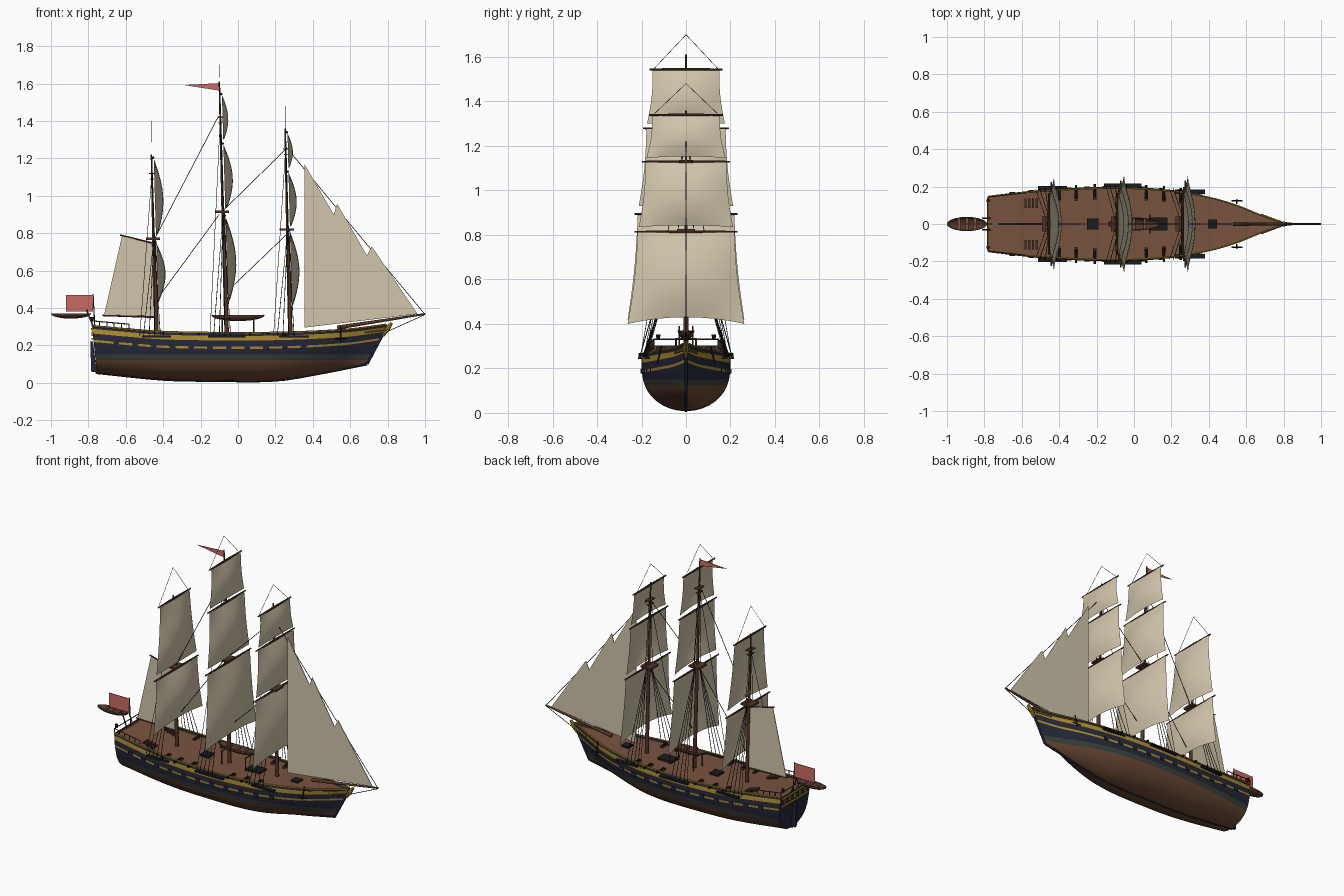
import bpy, bmesh, math
from mathutils import Vector, Matrix

if "Cube" in bpy.data.objects:
    bpy.data.objects.remove(bpy.data.objects["Cube"])

def material(name, r, g, b):
    m = bpy.data.materials.new(name)
    m.diffuse_color = (r, g, b, 1)
    m.use_nodes = True
    m.node_tree.nodes["Principled BSDF"].inputs["Base Color"].default_value = m.diffuse_color
    return m

NAVY = material("navy paint", .019, .021, .042)
GOLD = material("gold paint", .42, .26, .025)
COPPER = material("copper brown", .15, .068, .037)
GREEN = material("grey green", .045, .055, .048)
DECK = material("deck brown", .19, .087, .05)
SPAR = material("spar brown", .085, .036, .022)
SAIL = material("sail canvas", .64, .56, .41)
RED = material("flag red", .58, .15, .12)
BLACK = material("black", .012, .012, .013)

def finish(name, bm, mats, angle=40):
    me = bpy.data.meshes.new(name)
    bm.to_mesh(me)
    bm.free()
    ob = bpy.data.objects.new(name, me)
    bpy.context.collection.objects.link(ob)
    for m in mats:
        me.materials.append(m)
    bpy.ops.object.select_all(action='DESELECT')
    bpy.context.view_layer.objects.active = ob
    ob.select_set(True)
    bpy.ops.object.shade_smooth_by_angle(angle=math.radians(angle))
    return ob

def rods(name, items, mat, seg=8):
    """Straight tapered rods: (start, end, radius1, radius2)."""
    bm = bmesh.new()
    for a, b, r1, r2 in items:
        a, b = Vector(a), Vector(b)
        d = b - a
        mx = Matrix.Translation((a + b) / 2) @ d.to_track_quat('Z', 'Y').to_matrix().to_4x4()
        bmesh.ops.create_cone(bm, cap_ends=True, segments=seg, radius1=r1, radius2=r2,
                              depth=d.length, matrix=mx)
    return finish(name, bm, [mat])

def boxes(name, items, mat):
    """Boxes: (centre, full size)."""
    bm = bmesh.new()
    for c, s in items:
        bmesh.ops.create_cube(bm, size=1, matrix=Matrix.Translation(c) @ Matrix.Diagonal((*s, 1)))
    return finish(name, bm, [mat])

def plate(name, pts, mat, t=.004):
    """Flat upright sheet in the x-z plane, centred on y = 0."""
    bm = bmesh.new()
    f = bm.faces.new([bm.verts.new((x, -t / 2, z)) for x, z in pts])
    r = bmesh.ops.extrude_face_region(bm, geom=[f])
    bmesh.ops.translate(bm, vec=(0, t, 0), verts=[v for v in r['geom'] if isinstance(v, bmesh.types.BMVert)])
    bmesh.ops.recalc_face_normals(bm, faces=bm.faces[:])
    return finish(name, bm, [mat])

def curve_at(tab, x):
    """Smooth interpolation through a table of (x, value)."""
    x = min(max(x, tab[0][0]), tab[-1][0])
    i = max(k for k in range(len(tab) - 1) if tab[k][0] <= x)
    slope = lambda k: ((tab[min(k + 1, len(tab) - 1)][1] - tab[max(k - 1, 0)][1]) /
                       (tab[min(k + 1, len(tab) - 1)][0] - tab[max(k - 1, 0)][0]))
    (x0, y0), (x1, y1) = tab[i], tab[i + 1]
    h = x1 - x0
    t = (x - x0) / h
    return ((2*t**3 - 3*t*t + 1) * y0 + (t**3 - 2*t*t + t) * h * slope(i)
            + (3*t*t - 2*t**3) * y1 + (t**3 - t*t) * h * slope(i + 1))

HALF = [(-.78, .152), (-.5, .182), (-.1, .2), (.2, .183), (.4, .148), (.55, .103), (.68, .048), (.8, .005)]
TOP = [(-.78, .303), (-.6, .287), (-.4, .272), (0, .266), (.3, .27), (.6, .286), (.8, .312)]
KEEL = [(-.76, .052), (-.4, .016), (-.15, .01), (.2, .011), (.42, .045), (.69, .098)]
half = lambda x: curve_at(HALF, x)
top = lambda x: curve_at(TOP, x)

# Hull: lofted stations, painted bands by row, deck set below the rail
def build_hull():
    bm = bmesh.new()
    n = 48
    sides, deck = [], []
    band = [0] * 8 + [1, 2, 3, 2, 3, 2]
    for i in range(n + 1):
        u = i / n
        xt, xb = -.78 + 1.58 * u, -.755 + 1.445 * u
        k, T, w = curve_at(KEEL, xb), top(xt), half(xt)
        zs = [k + (.122 - k) * (j / 8) ** 1.6 for j in range(9)]
        zs += [.15, T - .085, T - .073, T - .04, T - .015, T]
        e = .5 + .4 * max(0, (u - .55) / .45) ** 1.5
        row = []
        for z in zs:
            t = min(1, (z - k) / (.225 - k))
            y = w * (1 - (1 - t) ** 2.6) ** e
            y *= 1 - .05 * max(0, (z - .24) / .07)
            row.append((xb + (xt - xb) * (z - k) / (T - k), y, z))
        sides.append([[bm.verts.new((x, s * y, z)) for x, y, z in row] for s in (1, -1)])
        deck.append([bm.verts.new((xt, s * w * .97, T - .016)) for s in (1, -1)])
    def quad(vs, m):
        bm.faces.new(vs).material_index = m
    for i in range(n):
        a, b = sides[i], sides[i + 1]
        for j, m in enumerate(band):
            quad((a[0][j], a[0][j + 1], b[0][j + 1], b[0][j]), m)
            quad((a[1][j], b[1][j], b[1][j + 1], a[1][j + 1]), m)
        quad((deck[i][0], deck[i][1], deck[i + 1][1], deck[i + 1][0]), 4)
    quad(sides[0][0] + sides[0][1][::-1], 2)
    bmesh.ops.remove_doubles(bm, verts=bm.verts[:], dist=1e-5)
    bmesh.ops.recalc_face_normals(bm, faces=[f for f in bm.faces if f.material_index != 4])
    for f in bm.faces:
        f.normal_update()
        if f.material_index == 4 and f.normal.z < 0:
            f.normal_flip()
    finish("hull", bm, [COPPER, GREEN, NAVY, GOLD, DECK])
build_hull()

# Keel, stem, rudder and rails following the hull
xs = [-.76 + 1.45 * i / 20 for i in range(21)]
kp = [(x, 0, curve_at(KEEL, x) + .003) for x in xs] + [(.795, 0, .30)]
rods("keel_and_stem", [(a, b, .008, .008) for a, b in zip(kp, kp[1:])], NAVY, 6)
plate("rudder", [(-.785, .06), (-.755, .055), (-.775, .22), (-.79, .22)], NAVY, .014)
rx = [-.78 + 1.57 * i / 40 for i in range(41)]
rail, posts = [], []
for s in (1, -1):
    p = [(x, s * half(x) * .96, top(x) + .001) for x in rx]
    rail += [(a, b, .005, .005) for a, b in zip(p, p[1:])]
    q = [(x, s * half(x) * .95, top(x) + .028) for x in rx if x < -.58]
    posts += [(a, b, .003, .003) for a, b in zip(q, q[1:])]
    posts += [((x, y, z - .03), (x, y, z), .003, .003) for x, y, z in q]
rods("gold_rail", rail, GOLD, 6)
rods("stern_railing", posts + [((-.78, -.145, .331), (-.78, .145, .331), .003, .003)], SPAR, 6)
boxes("transom_trim", [((-.781, 0, .288), (.01, .28, .01)), ((-.777, 0, .235), (.01, .27, .008))]
      + [((-.779, y * .05, .262), (.01, .012, .026)) for y in (-2, -1, 0, 1, 2)], GOLD)
rods("lanterns", [((-.78, s * .125, .33), (-.78, s * .125, .352), .008, .01) for s in (1, -1)], BLACK)

# Channels, guns, ports and anchors on both sides
chan, guns, carts, ports, anch = [], [], [], [], []
for s in (1, -1):
    for x, l in ((-.435, .155), (-.06, .2), (.3, .16)):
        chan.append(((x, s * (half(x) + .005), .248), (l, .024, .01)))
    for x in (-.4, -.31, -.21, .065, .16, .25):
        w = half(x)
        guns.append(((x, s * (w - .06), .262), (x, s * (w + .015), .262), .008, .006))
        carts.append(((x, s * (w - .045), .256), (.018, .05, .014)))
    for k in range(11):
        x = -.65 + k * .1
        ports.append(((x, s * (half(x) + .001), top(x) - .079), (.03, .006, .02)))
    anch += [((.55, s * .11, .30), (.55, s * .13, .22), .004, .004),
             ((.52, s * .125, .235), (.58, s * .125, .235), .004, .004)]
boxes("channels", chan, BLACK)
rods("guns", guns, BLACK)
boxes("gun_carriages", carts, SPAR)
boxes("gun_ports", ports, NAVY)
rods("anchors", anch, BLACK, 6)

# Deck fittings: hatch, ladders, gallows
boxes("hatches", [((.13, 0, .256), (.1, .07, .014)), ((-.22, 0, .258), (.06, .06, .014)),
                  ((.42, 0, .262), (.05, .05, .014))], BLACK)
boxes("ladders", [((-.58 + k * .02, s * .11, .288 - k * .006), (.012, .05, .012))
                  for k in range(4) for s in (1, -1)], SPAR)
rods("boat_gallows", [((x, s * .045, .25), (x, s * .045, .335), .004, .004) for x in (-.085, .085) for s in (1, -1)]
     + [((x, -.05, .333), (x, .05, .333), .004, .004) for x in (-.085, .085)], SPAR)

# Two open boats
def boat(name, cx, z, length, w, h):
    bm = bmesh.new()
    bmesh.ops.create_uvsphere(bm, u_segments=20, v_segments=12, radius=1)
    bmesh.ops.delete(bm, geom=[v for v in bm.verts if v.co.z > .01], context='VERTS')
    for v in bm.verts:
        v.co = (cx + v.co.x * length / 2, v.co.y * w, z + v.co.z * h)
    ob = finish(name, bm, [SPAR])
    ob.modifiers.new("planking", 'SOLIDIFY').thickness = .004
    boxes(name + "_seats", [((cx + k * length * .2, 0, z - .006), (.014, w * 1.75, .004)) for k in (-1, 0, 1)], DECK)
boat("stern_boat", -.893, .37, .214, .038, .027)
boat("deck_boat", 0, .362, .285, .035, .032)
rods("davits", [((-.77, s * .03, .29), (-.81, s * .03, .39), .004, .004) for s in (1, -1)], SPAR, 6)

# Sails: (bottom z, top z, bottom half width, top half width, belly)
def sail(name, xa, xb, z0, z1, w0, w1, belly, arch):
    bm = bmesh.new()
    nu, nv = 14, 10
    g = []
    for j in range(nv + 1):
        v = j / nv
        row = []
        for i in range(nu + 1):
            u = 2 * i / nu - 1
            w = w0 + (w1 - w0) * v - .008 * math.sin(math.pi * v)
            b = belly * math.sin(math.pi * (.08 + .92 * v)) * (1 - u * u)
            row.append(bm.verts.new((xa + (xb - xa) * v + .012 + b, u * w,
                                     z0 + (z1 - z0) * v + arch * (1 - u * u) * (1 - v))))
        g.append(row)
    for j in range(nv):
        for i in range(nu):
            bm.faces.new((g[j][i], g[j][i + 1], g[j + 1][i + 1], g[j + 1][i]))
    finish(name, bm, [SAIL])

# Masts: base x, top x, base z, top z, platform z, crosstree z, lift apex z, sails
MASTS = {
    "fore": (.28, .252, .25, 1.36, .82, 1.25, 1.48,
             [(.40, .81, .262, .217, .045), (.835, 1.125, .212, .182, .04), (1.145, 1.335, .178, .152, .026)]),
    "main": (-.06, -.10, .25, 1.61, .915, 1.42, 1.70,
             [(.42, .89, .262, .217, .05), (.93, 1.275, .212, .178, .045), (1.3, 1.54, .175, .15, .03)]),
    "mizzen": (-.435, -.463, .25, 1.22, .77, 1.12, 1.40,
               [(.42, .75, .25, .21, .045), (.79, 1.2, .205, .15, .045)]),
}
ropes = []
for nm, (x0, x1, z0, z1, zp, zc, za, sails) in MASTS.items():
    mx = lambda z: x0 + (x1 - x0) * (z - z0) / (z1 - z0)
    rods(nm + "_mast", [((x0, 0, z0), (mx(zp), 0, zp), .012, .01), ((mx(zp), 0, zp - .06), (x1, 0, z1), .008, .004)], SPAR, 12)
    boxes(nm + "_top_platform", [((mx(zp) - .005, 0, zp), (.075, .08, .012)),
                                 ((mx(zc), 0, zc), (.03, .06, .006)), ((mx(zc), 0, zc - .03), (.02, .05, .005))], SPAR)
    yards = []
    for k, (a, b, wa, wb, be) in enumerate(sails):
        sail(f"{nm}_sail_{k + 1}", mx(a), mx(b), a, b, wa, wb, be, .03 if k == 0 else .008)
        for s in (1, -1):
            yards.append(((mx(b) + .008, 0, b + .004), (mx(b) + .008, s * (wb + .015), b + .004), .007, .004))
    rods(nm + "_yards", yards, SPAR)
    for s in (1, -1):
        ropes.append(((mx(b), s * wb, b), (x1, 0, za), .0012, .0012))
        for k in range(4):
            sx = x0 - .07 + k * .03
            ropes.append(((sx, s * (half(sx) + .008), .25), (mx(zp), s * .02, zp), .002, .0015))
        ropes.append(((mx(zp), s * .035, zp), (mx(zc), s * .01, zc), .0015, .0015))
        ropes.append(((x0 - .09, s * (half(x0 - .09) + .005), .25), (mx(zc), 0, zc), .0015, .0015))

# Stays between masts and to the bowsprit
for a, b in (((-.107, 1.42), (-.45, .76)), ((-.1, .9), (-.43, .45)), ((.257, 1.25), (-.085, .915)),
             ((.267, .8), (-.045, .5)), ((.257, 1.26), (1, .365)), ((.995, .362), (.79, .27))):
    ropes.append(((a[0], 0, a[1]), (b[0], 0, b[1]), .002, .002))
rods("rigging", ropes, BLACK, 5)

# Bowsprit, figurehead, fore-and-aft sails with their spars
rods("bowsprit", [((.53, 0, .295), (1, 0, .368), .011, .005)], SPAR, 10)
rods("figurehead", [((.775, 0, .25), (.80, 0, .29), .007, .014), ((.80, 0, .29), (.822, 0, .32), .014, .008)], GOLD)
rods("bow_scrolls", [((.68, s * .05, .27), (.79, s * .008, .285), .005, .006) for s in (1, -1)], GOLD)
plate("jib_sails", [(.355, 1.17), (.355, .295), (.96, .368), (.715, .73), (.69, .68), (.53, .957), (.512, .90)], SAIL)
plate("spanker_sail", [(-.716, .362), (-.45, .357), (-.45, .743), (-.62, .786)], SAIL)
rods("spanker_spars", [((-.44, 0, .352), (-.725, 0, .36), .006, .004), ((-.45, 0, .745), (-.63, 0, .79), .005, .004)], SPAR)

# Flags and staff
plate("stern_flag", [(-.92, .38), (-.775, .38), (-.775, .47), (-.92, .47)], RED)
rods("flag_staff", [((-.765, 0, .29), (-.775, 0, .475), .003, .003)], SPAR, 6)
plate("pennant", [(-.29, 1.592), (-.10, 1.562), (-.10, 1.602)], RED)
